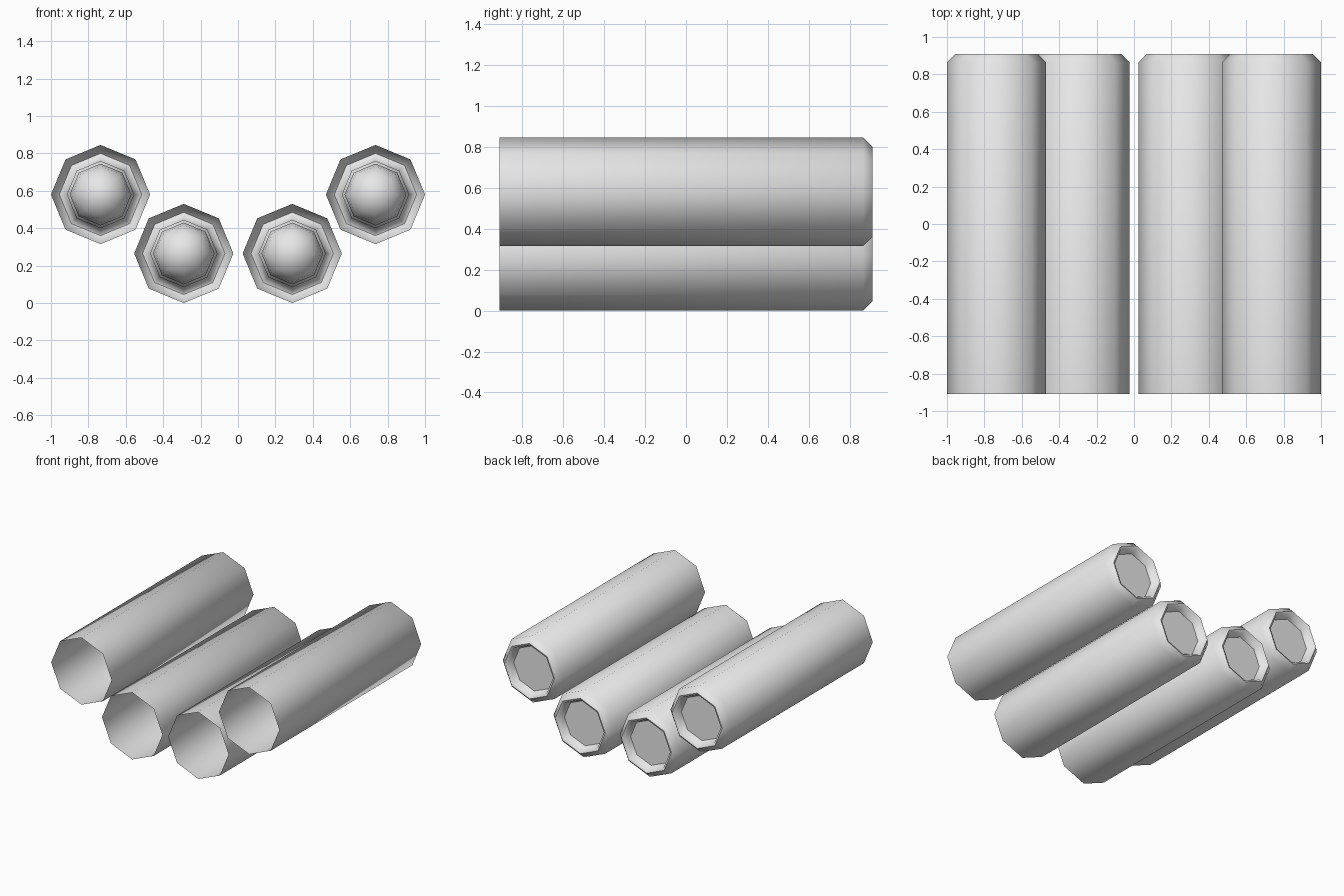
import bpy, bmesh
from math import sin, cos, pi, radians

cube = bpy.data.objects.get("Cube")
if cube:
    bpy.data.objects.remove(cube, do_unlink=True)

SIDES = 8

# One plain grey for everything
grey = bpy.data.materials.new("plain grey")
grey.use_nodes = True
grey.diffuse_color = (0.8, 0.8, 0.8, 1)
grey.node_tree.nodes["Principled BSDF"].inputs["Base Color"].default_value = (0.8, 0.8, 0.8, 1)


def lathe(name, profile, x, z):
    """Spin (radius, y) points round the y axis; points run from front to back."""
    bm = bmesh.new()
    rings = []
    for r, y in profile:
        rings.append([bm.verts.new((r * cos(2 * pi * i / SIDES), y, r * sin(2 * pi * i / SIDES)))
                      for i in range(SIDES)])
    for a, b in zip(rings, rings[1:]):
        for i in range(SIDES):
            j = (i + 1) % SIDES
            bm.faces.new((a[i], b[i], b[j], a[j]))
    # Points on the axis collapse to a single vertex
    bmesh.ops.remove_doubles(bm, verts=bm.verts, dist=1e-5)
    mesh = bpy.data.meshes.new(name)
    bm.to_mesh(mesh)
    bm.free()
    mesh.shade_smooth()
    mesh.set_sharp_from_angle(angle=radians(62))
    mesh.materials.append(grey)
    obj = bpy.data.objects.new(name, mesh)
    obj.location = (x, 0, z)
    bpy.context.collection.objects.link(obj)
    return obj


# Thin open tube with a chamfered, inward-turned rear lip
tube = [(0.265, -0.91), (0.265, 0.865), (0.22, 0.91), (0.205, 0.905), (0.18, 0.85)]

# Round-nosed core inside the tube, with a flared flat base
R, NOSE = 0.165, -0.15
core = [(R * sin(a), NOSE - R * cos(a)) for a in (k * pi / 8 for k in range(5))]
core += [(R, 0.80), (0.18, 0.81), (0.18, 0.85), (0, 0.85)]

for side, sx in (("left", 1), ("right", -1)):
    for place, x, z in (("outer", 0.735, 0.58), ("inner", 0.29, 0.265)):
        lathe(f"{side}_{place}_tube", tube, sx * x, z)
        lathe(f"{side}_{place}_core", core, sx * x, z)
